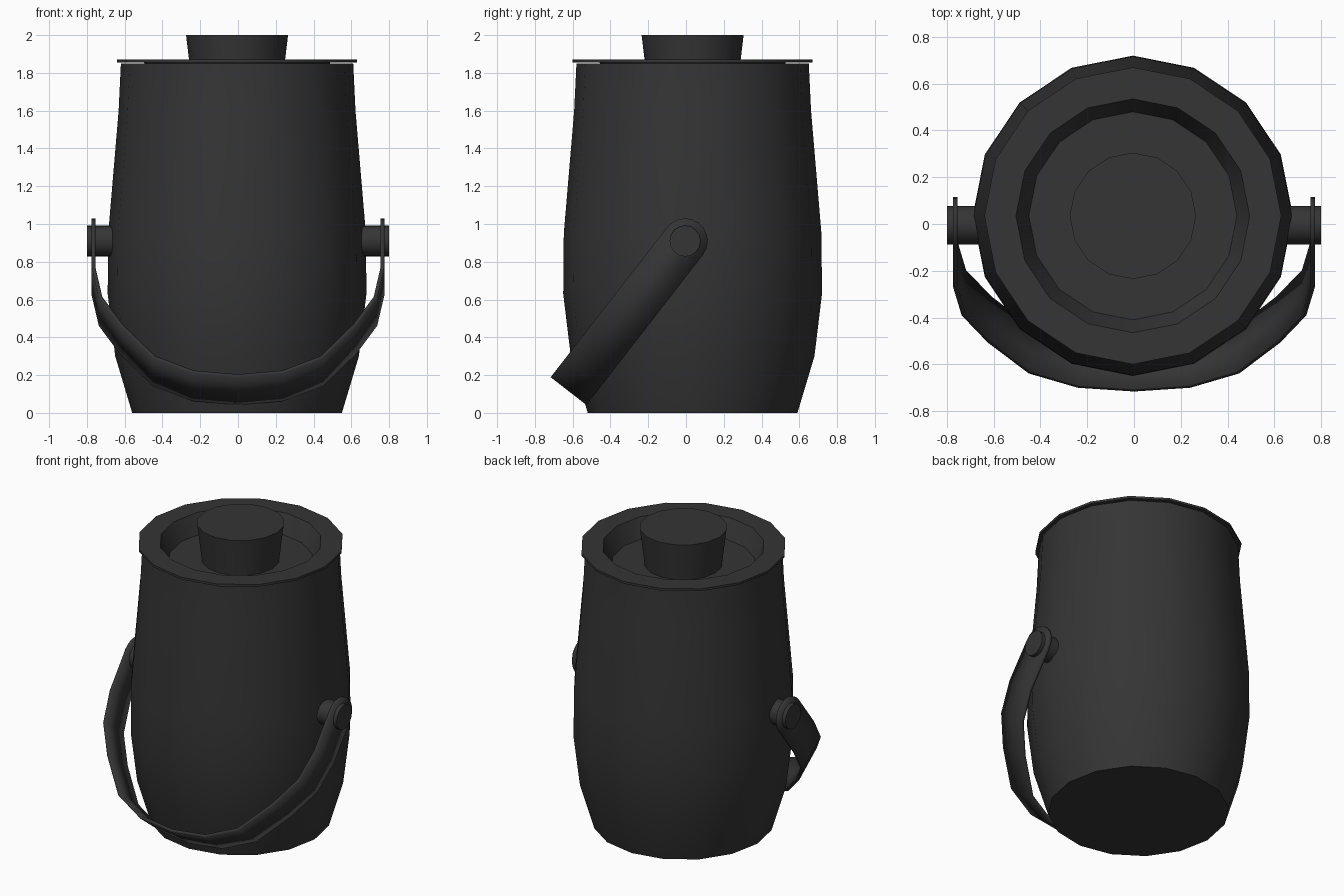
import bpy, bmesh
from math import sin, cos, pi

if "Cube" in bpy.data.objects:
    bpy.data.objects.remove(bpy.data.objects["Cube"])

CX, CY = -0.005, 0.035        # vessel axis
PIVOT_Y, PIVOT_Z = -0.005, 0.91

dark = bpy.data.materials.new("dark_grey")
dark.diffuse_color = (0.035, 0.035, 0.035, 1)
dark.use_nodes = True
dark.node_tree.nodes["Principled BSDF"].inputs["Base Color"].default_value = dark.diffuse_color


def finish(bm, name, recalc=True):
    if recalc:
        bmesh.ops.recalc_face_normals(bm, faces=bm.faces)
    me = bpy.data.meshes.new(name)
    bm.to_mesh(me)
    bm.free()
    ob = bpy.data.objects.new(name, me)
    bpy.context.collection.objects.link(ob)
    me.materials.append(dark)
    bpy.ops.object.select_all(action='DESELECT')
    ob.select_set(True)
    bpy.context.view_layer.objects.active = ob
    bpy.ops.object.shade_smooth_by_angle(angle=0.6)
    return ob


def lathe(name, profile, n=16, cap_start=False, cap_end=False, closed=False):
    bm = bmesh.new()
    rings = [[bm.verts.new((CX + r * cos(2 * pi * i / n), CY + r * sin(2 * pi * i / n), z))
              for i in range(n)] for r, z in profile]
    pairs = list(zip(rings, rings[1:]))
    if closed:
        pairs.append((rings[-1], rings[0]))
    for a, b in pairs:
        for i in range(n):
            j = (i + 1) % n
            bm.faces.new((a[i], a[j], b[j], b[i]))
    if cap_start:
        bm.faces.new(rings[0][::-1])
    if cap_end:
        bm.faces.new(rings[-1])
    return finish(bm, name)


# open-topped barrel body
lathe("body", [(0.555, 0), (0.645, 0.30), (0.685, 0.63), (0.682, 0.95),
               (0.627, 1.60), (0.615, 1.85)], cap_start=True)

# lid: thin rim around a sunken dish
lathe("lid", [(0.52, 1.855), (0.635, 1.855), (0.635, 1.87), (0.50, 1.87), (0.445, 1.75)],
      cap_end=True)

# flared knob standing in the dish
lathe("lid_knob", [(0.24, 1.75), (0.27, 2.0)], cap_end=True)

# pivot pegs
for side, label in ((-1, "left"), (1, "right")):
    bm = bmesh.new()
    n = 16
    rings = [[bm.verts.new((side * x, PIVOT_Y + 0.082 * cos(2 * pi * i / n),
                            PIVOT_Z + 0.082 * sin(2 * pi * i / n))) for i in range(n)]
             for x in (0.64, 0.80)]
    for i in range(n):
        j = (i + 1) % n
        bm.faces.new((rings[0][i], rings[0][j], rings[1][j], rings[1][i]))
    bm.faces.new(rings[0][::-1])
    bm.faces.new(rings[1])
    finish(bm, "pivot_peg_" + label)

# swinging strap handle with rounded ends: (x, distance from pivot)
half = [(0.775, 0), (0.775, 0.27), (0.737, 0.475), (0.625, 0.665), (0.45, 0.88), (0.24, 0.98)]
path = [(-x, d) for x, d in half] + [(0, 1.006)] + half[::-1]
HW = 0.12
bm = bmesh.new()


def strap_vert(x, w, d):
    return bm.verts.new((x, PIVOT_Y + 0.79 * w - 0.613 * d, PIVOT_Z - 0.613 * w - 0.79 * d))


left = [strap_vert(x, -HW, d) for x, d in path]
right = [strap_vert(x, HW, d) for x, d in path]
for i in range(len(path) - 1):
    bm.faces.new((left[i], right[i], right[i + 1], left[i + 1]))
for x, first, last in ((-0.775, left[0], right[0]), (0.775, right[-1], left[-1])):
    s = -1 if x < 0 else 1
    arc = [strap_vert(x, s * HW * cos(pi * k / 10), -HW * sin(pi * k / 10)) for k in range(1, 10)]
    bm.faces.new([last, first] + arc)
handle = finish(bm, "handle", recalc=False)
mod = handle.modifiers.new("thickness", 'SOLIDIFY')
mod.thickness = 0.02
mod.offset = -1
